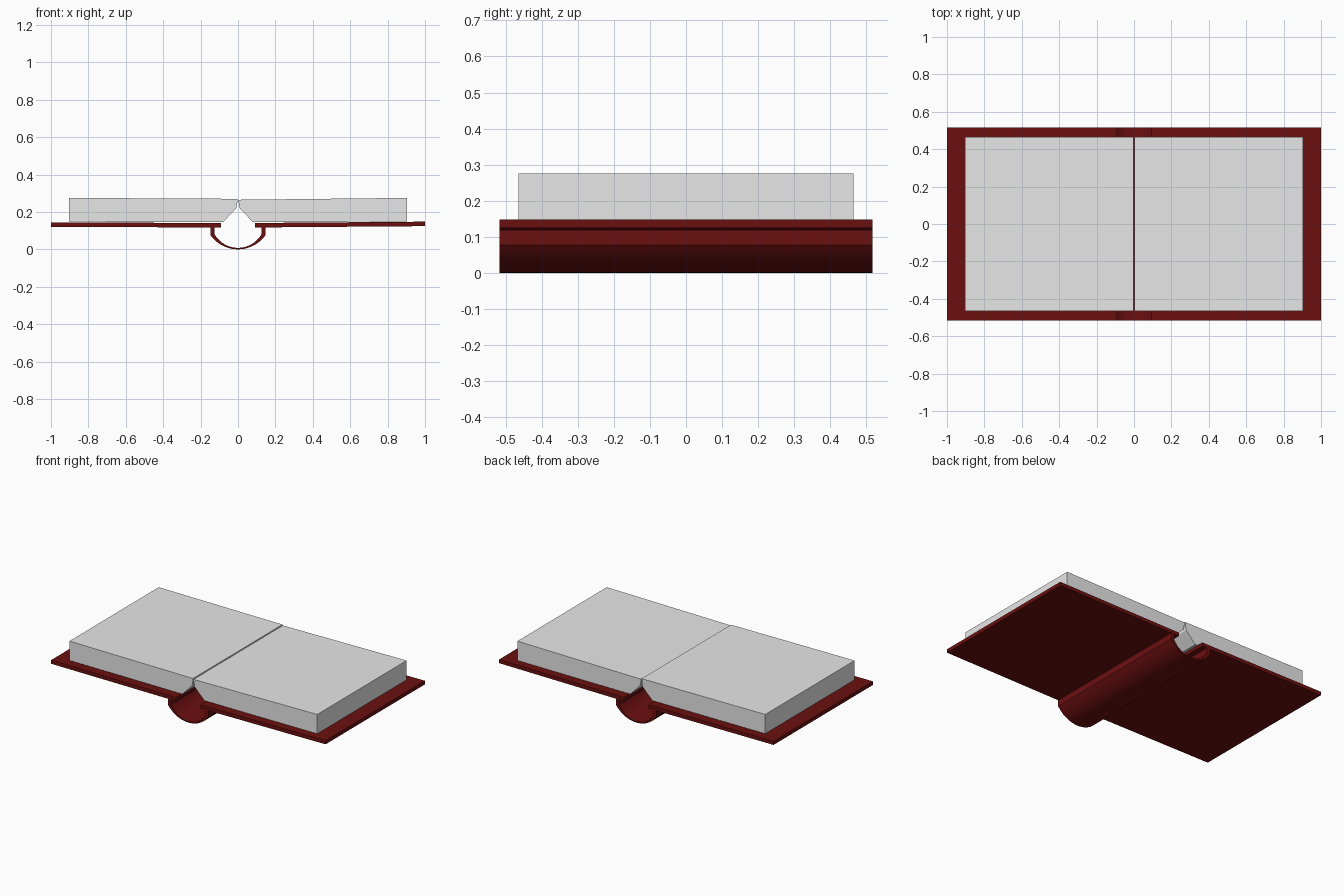
import bpy
import bmesh
from math import asin, sin, cos, radians

if "Cube" in bpy.data.objects:
    bpy.data.objects.remove(bpy.data.objects["Cube"], do_unlink=True)


def material(name, rgb):
    mat = bpy.data.materials.new(name)
    mat.use_nodes = True
    color = (*rgb, 1.0)
    mat.diffuse_color = color
    mat.node_tree.nodes["Principled BSDF"].inputs["Base Color"].default_value = color
    return mat


def extrude_profile(name, points, half_depth, mat):
    """Extrude an x-z outline along y, centred on y = 0."""
    bm = bmesh.new()
    face = bm.faces.new([bm.verts.new((x, -half_depth, z)) for x, z in points])
    result = bmesh.ops.extrude_face_region(bm, geom=[face])
    moved = [v for v in result["geom"] if isinstance(v, bmesh.types.BMVert)]
    bmesh.ops.translate(bm, verts=moved, vec=(0, 2 * half_depth, 0))
    bmesh.ops.recalc_face_normals(bm, faces=bm.faces)
    mesh = bpy.data.meshes.new(name)
    bm.to_mesh(mesh)
    bm.free()
    mesh.materials.append(mat)
    obj = bpy.data.objects.new(name, mesh)
    bpy.context.collection.objects.link(obj)
    return obj


def arc(half_width, bottom, top, steps=20):
    """Shallow circular arc sagging from top to bottom, left to right."""
    sag = top - bottom
    radius = (half_width ** 2 + sag ** 2) / (2 * sag)
    limit = asin(half_width / radius)
    angles = [limit * (2 * i / steps - 1) for i in range(steps + 1)]
    return [(radius * sin(a), bottom + radius * (1 - cos(a))) for a in angles]


red = material("dark red cover", (0.15, 0.005, 0.005))
paper = material("pale paper", (0.8, 0.8, 0.8))
COVER_DEPTH = 0.517
PAGE_DEPTH = 0.465

# Cover boards, each rising very slightly outwards
for name, side, lift in (("right_cover", -1, 0.0), ("left_cover", 1, 0.004)):
    board = [(0.09, 0.117), (1.0, 0.12 + lift), (1.0, 0.144 + lift), (0.09, 0.141)]
    extrude_profile(name, [(side * x, z) for x, z in board], COVER_DEPTH, red)

# Rounded hollow spine with short upright walls
outer = [(-0.148, 0.118)] + arc(0.148, 0.0, 0.077) + [(0.148, 0.118)]
inner = [(0.125, 0.118)] + arc(0.125, 0.008, 0.08)[::-1] + [(-0.125, 0.118)]
spine = extrude_profile("spine", outer + inner, COVER_DEPTH, red)
bpy.context.view_layer.objects.active = spine
spine.select_set(True)
bpy.ops.object.shade_smooth_by_angle(angle=radians(30))

# Page blocks, undercut towards the gutter
for name, side, dip in (("right_pages", -1, 0.0), ("left_pages", 1, 0.005)):
    block = [(0.903, 0.148), (0.08, 0.146), (0.01, 0.217), (0.005, 0.24),
             (0.002, 0.27 - dip), (0.903, 0.275)]
    extrude_profile(name, [(side * x, z) for x, z in block], PAGE_DEPTH, paper)
